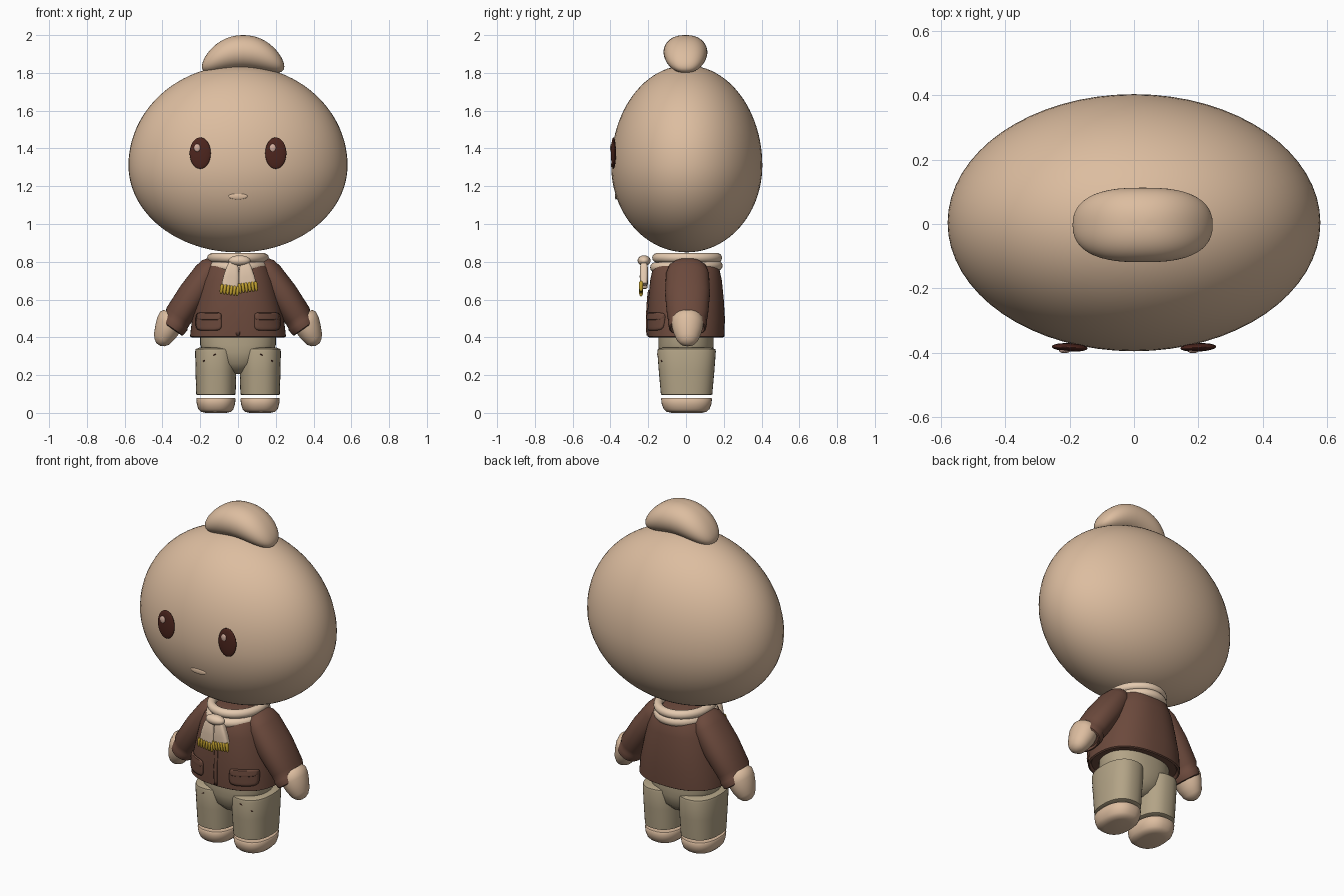
import bpy, bmesh, math
from mathutils import Matrix, Vector

cube = bpy.data.objects.get("Cube")
if cube:
    bpy.data.objects.remove(cube, do_unlink=True)


def material(name, r, g, b):
    m = bpy.data.materials.new(name)
    m.use_nodes = True
    m.diffuse_color = (r, g, b, 1)
    node = next(n for n in m.node_tree.nodes if n.type == 'BSDF_PRINCIPLED')
    node.inputs["Base Color"].default_value = (r, g, b, 1)
    node.inputs["Roughness"].default_value = 0.7
    return m


SKIN = material("warm tan skin", 0.72, 0.51, 0.35)
JACKET = material("brown jacket", 0.15, 0.068, 0.046)
PANTS = material("khaki trousers", 0.45, 0.37, 0.24)
SCARF = material("cream scarf", 0.78, 0.59, 0.43)
GOLD = material("gold fringe", 0.55, 0.36, 0.03)
EYE = material("dark brown eye", 0.075, 0.019, 0.013)
GLINT = material("eye glint", 0.65, 0.42, 0.34)


def finish(name, bm, mat, matrix=Matrix()):
    """Turn a bmesh into a smooth object with sharp creases kept."""
    bm.transform(matrix)
    bmesh.ops.recalc_face_normals(bm, faces=bm.faces[:])
    for f in bm.faces:
        f.smooth = True
    for e in bm.edges:
        if len(e.link_faces) == 2 and e.calc_face_angle() > math.radians(45):
            e.smooth = False
    me = bpy.data.meshes.new(name)
    bm.to_mesh(me)
    bm.free()
    me.materials.append(mat)
    ob = bpy.data.objects.new(name, me)
    bpy.context.collection.objects.link(ob)
    return ob


def spow(v, p):
    return math.copysign(abs(v) ** p, v)


def loft(name, rings, mat, matrix=Matrix(), n=2.0, seg=40):
    """Skin superellipse rings given as (z, rx, ry, optional x offset)."""
    bm = bmesh.new()
    loops = []
    for z, rx, ry, *cx in rings:
        loop = []
        for i in range(seg):
            a = math.tau * i / seg
            loop.append(bm.verts.new((rx * spow(math.cos(a), 2 / n) + (cx[0] if cx else 0),
                                      ry * spow(math.sin(a), 2 / n), z)))
        loops.append(loop)
    for a, b in zip(loops, loops[1:]):
        for i in range(seg):
            j = (i + 1) % seg
            bm.faces.new((a[i], a[j], b[j], b[i]))
    bm.faces.new(loops[0])
    bm.faces.new(loops[-1])
    return finish(name, bm, mat, matrix)


def ball(name, centre, size, mat, warp=None, tilt=0, seg=32):
    """Ellipsoid, optionally reshaped by a function of its unit coordinates."""
    bm = bmesh.new()
    bmesh.ops.create_uvsphere(bm, u_segments=seg, v_segments=seg * 3 // 4, radius=1)
    if warp:
        for v in bm.verts:
            v.co = warp(v.co)
    m = Matrix.Translation(centre) @ Matrix.Rotation(tilt, 4, 'Z') @ Matrix.Diagonal((*size, 1))
    return finish(name, bm, mat, m)


def ring(name, centre, major_x, major_y, minor, mat, tilt=0):
    """Elliptical torus for the scarf coils."""
    bm = bmesh.new()
    grid = []
    for i in range(48):
        a = math.tau * i / 48
        grid.append([])
        for j in range(14):
            b = math.tau * j / 14
            k = minor * math.cos(b)
            grid[i].append(bm.verts.new(((major_x + k) * math.cos(a), (major_y + k) * math.sin(a),
                                         minor * math.sin(b))))
    for i in range(48):
        for j in range(14):
            p, q = grid[i], grid[(i + 1) % 48]
            bm.faces.new((p[j], q[j], q[(j + 1) % 14], p[(j + 1) % 14]))
    return finish(name, bm, mat, Matrix.Translation(centre) @ Matrix.Rotation(tilt, 4, 'X'))


# Head: egg, fuller in the cheeks, taller above its widest line
def egg(p):
    return Vector((p.x, p.y, p.z * (0.53 if p.z > 0 else 0.46)))


ball("head", (0, 0.004, 1.31), (0.58, 0.4, 1), SKIN, egg, seg=64)


# Topknot: plump sausage arched over the crown
def bean(p):
    x = spow(p.x, 0.75)
    return Vector((x, spow(p.y, 0.85), p.z - 0.85 * x * x))


ball("topknot", (0.027, -0.003, 1.91), (0.218, 0.116, 0.09), SKIN, bean, seg=48)

# Face
for s, side in ((1, "left"), (-1, "right")):
    ball(side + "_eye", (s * 0.2, -0.384, 1.375), (0.056, 0.013, 0.083), EYE, tilt=s * 0.05)
    ball(side + "_eye_glint", (s * 0.2 - 0.016, -0.395, 1.403), (0.017, 0.007, 0.021), GLINT, seg=16)
ball("mouth", (0, -0.37, 1.147), (0.05, 0.006, 0.017), SKIN, seg=24)

# Jacket body
BODY = [(0.415, 0.235, 0.185), (0.4, 0.245, 0.195), (0.405, 0.254, 0.203), (0.5, 0.243, 0.206),
        (0.6, 0.22, 0.2), (0.7, 0.195, 0.19), (0.77, 0.165, 0.175), (0.805, 0.13, 0.15),
        (0.82, 0.09, 0.11)]
loft("jacket_body", BODY, JACKET, n=2.4, seg=56)


def front_y(x, z):
    """Front surface of the jacket at a given x and z."""
    for a, b in zip(BODY[2:], BODY[3:]):
        if z <= b[0]:
            break
    t = (z - a[0]) / (b[0] - a[0])
    rx, ry = a[1] + t * (b[1] - a[1]), a[2] + t * (b[2] - a[2])
    return -ry * max(0, 1 - abs(x / rx) ** 2.4) ** (1 / 2.4)


def patch(name, cx, cz, w, h, lift, power=5):
    """Rounded pad that follows the jacket front."""
    bm = bmesh.new()
    bmesh.ops.create_grid(bm, x_segments=14, y_segments=10, size=1)
    for v in bm.verts:
        u, t = v.co.x, v.co.y
        big = max(abs(u), abs(t))
        if big > 0:
            k = big / (abs(u) ** power + abs(t) ** power) ** (1 / power)
            u, t = u * k, t * k
        x, z = cx + u * w, cz + t * h
        edge = 0.3 if big > 0.99 else 1
        v.co = (x, front_y(x, z) - lift * edge, z)
    ob = finish(name, bm, JACKET)
    mod = ob.modifiers.new("thickness", 'SOLIDIFY')
    mod.thickness, mod.offset = 0.012, 0
    return ob


patch("zip_placket", 0, 0.53, 0.009, 0.12, 0.001, 12)
for s, side in ((1, "left"), (-1, "right")):
    patch(side + "_pocket", s * 0.153, 0.482, 0.066, 0.045, 0.005)
    patch(side + "_pocket_flap", s * 0.153, 0.51, 0.063, 0.017, 0.008)

# Arms, feet and legs, mirrored across x
lean = Matrix.Translation((0.15, 0.008, 0.75)) @ Matrix.Rotation(math.radians(145), 4, 'Y')
lean = lean @ Matrix.Diagonal((-1, 1, 1, 1))     # local +z runs down the arm, +x outward
for s, side in ((1, "left"), (-1, "right")):
    flip = Matrix.Diagonal((s, 1, 1, 1))
    loft(side + "_sleeve", [(-0.065, 0.02, 0.03), (-0.055, 0.045, 0.07), (-0.025, 0.066, 0.1),
                            (0.02, 0.076, 0.114), (0.15, 0.082, 0.119), (0.29, 0.076, 0.108),
                            (0.315, 0.071, 0.1, -0.006), (0.325, 0.075, 0.104, -0.008),
                            (0.36, 0.069, 0.098, -0.01), (0.364, 0.062, 0.09, -0.01),
                            (0.345, 0.055, 0.08, -0.01)],
         JACKET, flip @ lean, 2.2)
    loft(side + "_hand", [(0.305, 0.06, 0.07, 0.02), (0.325, 0.072, 0.084, 0.02),
                          (0.36, 0.072, 0.084, 0.015), (0.4, 0.063, 0.074, 0.008),
                          (0.44, 0.05, 0.058, 0.002), (0.462, 0.033, 0.04), (0.474, 0.012, 0.015)],
         SKIN, flip @ lean)
    place = flip @ Matrix.Translation((0.117, 0.003, 0))
    loft(side + "_foot", [(0, 0.055, 0.08), (0.006, 0.08, 0.105), (0.02, 0.093, 0.121),
                          (0.045, 0.101, 0.131), (0.074, 0.104, 0.135), (0.08, 0.1, 0.131)],
         SKIN, place, 2.4)
    loft(side + "_trouser_leg", [(0.095, 0.098, 0.13), (0.098, 0.104, 0.136), (0.12, 0.105, 0.138),
                                 (0.22, 0.108, 0.147), (0.325, 0.11, 0.155), (0.337, 0.107, 0.152),
                                 (0.345, 0.09, 0.13)],
         PANTS, place, 2.4)
    # Slanted pocket seam
    bm = bmesh.new()
    bmesh.ops.create_cone(bm, cap_ends=True, segments=8, radius1=0.003, radius2=0.003, depth=1)
    a, b = Vector((0.118, -0.152, 0.312)), Vector((0.185, -0.127, 0.272))
    d = b - a
    m = Matrix.Translation((a + b) / 2) @ d.to_track_quat('Z', 'Y').to_matrix().to_4x4()
    finish(side + "_trouser_seam", bm, EYE, flip @ m @ Matrix.Diagonal((1, 1, d.length, 1)))

loft("trouser_seat", [(0.205, 0.025, 0.05), (0.22, 0.06, 0.09), (0.26, 0.125, 0.13),
                      (0.32, 0.185, 0.144), (0.36, 0.2, 0.146), (0.42, 0.2, 0.146)],
     PANTS, n=2.3)

# Scarf: two coils, knot, tails and fringe
ring("scarf_upper_coil", (0, 0.006, 0.821), 0.138, 0.16, 0.025, SCARF)
ring("scarf_lower_coil", (0, 0.002, 0.775), 0.136, 0.165, 0.027, SCARF, 0.03)
ball("scarf_knot", (0.008, -0.222, 0.806), (0.058, 0.034, 0.028), SCARF)
for s, side, drop in ((1, "left", 0.015), (-1, "right", 0)):
    hang = Matrix.Translation((0.005 + s * 0.03, -0.223, 0.8)) @ Matrix.Rotation(-s * 0.13, 4, 'Y')
    loft(side + "_scarf_tail", [(0, 0.02, 0.014), (-0.03, 0.032, 0.021), (-0.08, 0.042, 0.022),
                                (-0.135 + drop, 0.047, 0.02), (-0.14 + drop, 0.04, 0.014)],
         SCARF, hang, 3.5)
    for i in range(6):
        strand = hang @ Matrix.Translation((-0.043 + i * 0.0172, -0.015, drop))
        loft(f"{side}_fringe_{i + 1}", [(-0.125, 0.006, 0.008), (-0.135, 0.009, 0.012),
                                        (-0.165, 0.0085, 0.011), (-0.178, 0.004, 0.005)],
             GOLD, strand, seg=10)
